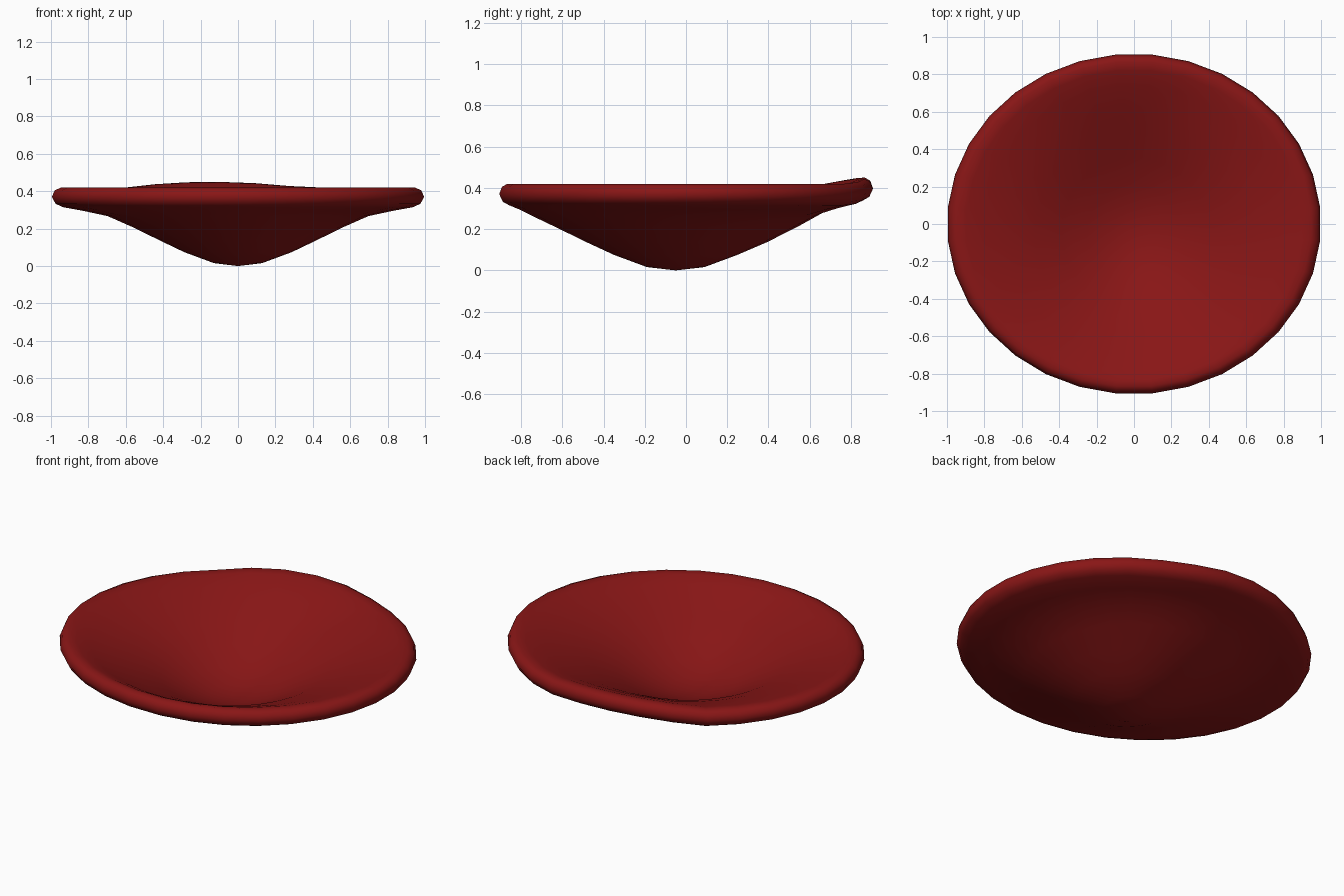
import bpy, bmesh, math

if "Cube" in bpy.data.objects:
    bpy.data.objects.remove(bpy.data.objects["Cube"])

SEGS = 32

# Dish cross-section from outer bottom, round the rim, to inner bottom:
# (x radius, y radius, y offset, height)
PROFILE = [
    (0.13, 0.14, -0.05, 0.016), (0.29, 0.30, -0.05, 0.075),
    (0.42, 0.44, -0.045, 0.137), (0.57, 0.59, -0.045, 0.21),
    (0.70, 0.71, -0.045, 0.267), (0.83, 0.79, -0.02, 0.295),
    (0.94, 0.86, 0.0, 0.315), (0.98, 0.893, 0.0, 0.333),
    (1.00, 0.91, 0.0, 0.37), (0.985, 0.897, 0.0, 0.405),
    (0.95, 0.87, 0.0, 0.42), (0.90, 0.83, -0.005, 0.413),
    (0.80, 0.76, -0.02, 0.386), (0.67, 0.67, -0.04, 0.345),
    (0.53, 0.54, -0.045, 0.29), (0.39, 0.40, -0.045, 0.222),
    (0.25, 0.26, -0.05, 0.155), (0.12, 0.13, -0.05, 0.115),
]


def back_lift(x, y, rx):
    """Slight raise of the rim at the back, a little left of centre."""
    d = math.hypot((x + 0.15) / 0.5, (y - 0.88) / 0.4)
    return 0.032 * max(0.0, 1 - d * d) * min(1.0, rx)


bm = bmesh.new()
rings = []
for rx, ry, cy, z in PROFILE:
    ring = []
    for i in range(SEGS):
        a = 2 * math.pi * (i + 0.5) / SEGS
        x, y = rx * math.cos(a), cy + ry * math.sin(a)
        ring.append(bm.verts.new((x, y, z + back_lift(x, y, rx))))
    rings.append(ring)

# Skin the rings and close both centres
for lo, hi in zip(rings, rings[1:]):
    for i in range(SEGS):
        j = (i + 1) % SEGS
        bm.faces.new((lo[i], lo[j], hi[j], hi[i]))
for ring, z in ((rings[0], 0.0), (rings[-1], 0.10)):
    c = bm.verts.new((0, -0.05, z))
    for i in range(SEGS):
        bm.faces.new((c, ring[i], ring[(i + 1) % SEGS]))
bmesh.ops.recalc_face_normals(bm, faces=bm.faces[:])
for f in bm.faces:
    f.smooth = True

mesh = bpy.data.meshes.new("dish")
bm.to_mesh(mesh)
bm.free()
dish = bpy.data.objects.new("dish", mesh)
bpy.context.collection.objects.link(dish)

# Deep red finish
red = bpy.data.materials.new("deep_red")
red.diffuse_color = (0.25, 0.008, 0.008, 1)
red.use_nodes = True
red.node_tree.nodes["Principled BSDF"].inputs["Base Color"].default_value = red.diffuse_color
mesh.materials.append(red)
